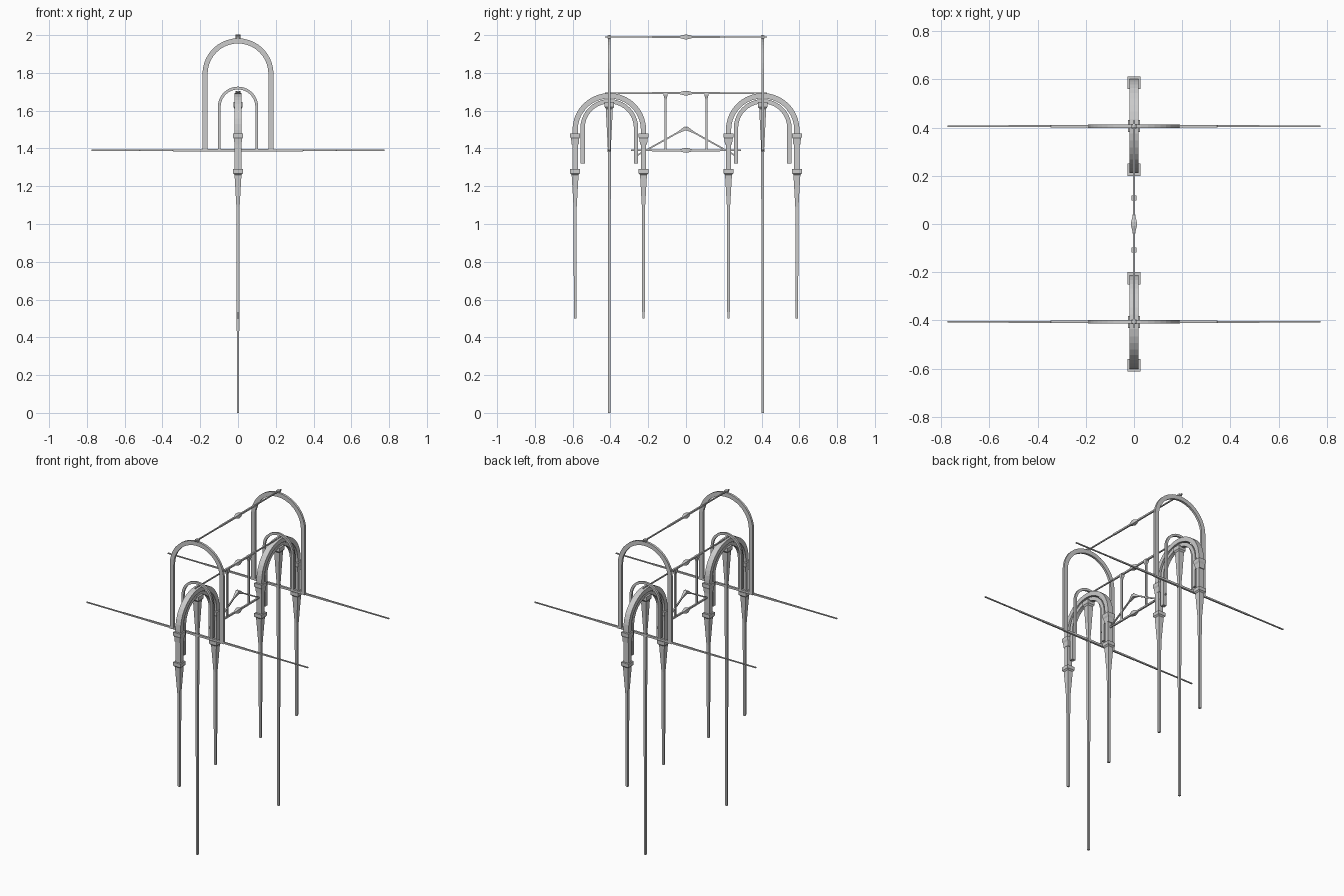
import bpy, bmesh, math
from mathutils import Vector

if "Cube" in bpy.data.objects:
    bpy.data.objects.remove(bpy.data.objects["Cube"])

Y0 = 0.406      # side bay centre
ARCH_R = 0.181  # side arch centreline radius


def finish(name, bm):
    bmesh.ops.recalc_face_normals(bm, faces=bm.faces)
    me = bpy.data.meshes.new(name)
    bm.to_mesh(me)
    bm.free()
    ob = bpy.data.objects.new(name, me)
    bpy.context.collection.objects.link(ob)
    return ob


def turned(name, profile, origin=(0, 0, 0), axis=(0, 0, 1), sides=4):
    """Square (or n-sided) bar; profile = (half width, distance along axis)."""
    bm = bmesh.new()
    d = Vector(axis).normalized()
    u = Vector((1, 0, 0)) if abs(d.x) < 0.9 else Vector((0, 1, 0))
    v = d.cross(u)
    rings = []
    for h, t in profile:
        r = h / math.cos(math.pi / sides)
        angles = [(i + 0.5) * 2 * math.pi / sides for i in range(sides)]
        rings.append([bm.verts.new(Vector(origin) + d * t + u * (r * math.cos(a)) + v * (r * math.sin(a)))
                      for a in angles])
    for a, b in zip(rings, rings[1:]):
        for i in range(sides):
            j = (i + 1) % sides
            bm.faces.new((a[i], a[j], b[j], b[i]))
    bm.faces.new(rings[0])
    bm.faces.new(rings[-1])
    return finish(name, bm)


def arch(name, plane, y, outer, thick, depth, spring, foot, seg=20):
    """Round arch with straight legs, in the xz or yz plane."""
    bm = bmesh.new()
    path = [(0, foot)] + [(math.pi * i / seg, spring) for i in range(seg + 1)] + [(math.pi, foot)]
    rings = []
    for a, z in path:
        ring = []
        for r, e in ((outer, -depth), (outer, depth), (outer - thick, depth), (outer - thick, -depth)):
            p, q = r * math.cos(a), z + r * math.sin(a)
            ring.append(bm.verts.new((p, y + e, q) if plane == 'xz' else (e, y + p, q)))
        rings.append(ring)
    for a, b in zip(rings, rings[1:]):
        for i in range(4):
            j = (i + 1) % 4
            bm.faces.new((a[i], a[j], b[j], b[i]))
    bm.faces.new(rings[0])
    bm.faces.new(rings[-1])
    return finish(name, bm)


def tie_rod(name, z, half):
    # thin rod along y with a diamond bead in the middle
    side = [(0.012, 0.008), (0.005, 0.035), (0.005, 0.18), (0.0035, 0.181), (0.0035, half)]
    prof = [(h, -t) for h, t in reversed(side)] + side
    return turned(name, prof, (0, 0, z), (0, 1, 0))


# column capital profile, measured down from its top
def column(foot, top, w=0.0065):
    return [(w, foot), (w + 0.002, top - 0.20), (0.018, top - 0.035), (0.018, top - 0.03),
            (0.026, top - 0.022), (0.026, top)]


for s, label in ((-1, "front"), (1, "back")):
    y = s * Y0
    # tall central pole
    turned(label + "_centre_pole", [(0.006, 0), (0.008, 1.40), (0.018, 1.60), (0.018, 1.61),
                                    (0.025, 1.62), (0.025, 1.645)], (0, y, 0))
    # side bay arches
    arch(label + "_side_arch", 'yz', y, 0.195, 0.028, 0.018, 1.498, 1.28)
    arch(label + "_inner_side_arch", 'yz', y, 0.153, 0.023, 0.012, 1.508, 1.32)
    # cross arches
    arch(label + "_large_cross_arch", 'xz', y, 0.188, 0.027, 0.007, 1.795, 1.39)
    arch(label + "_small_cross_arch", 'xz', y, 0.107, 0.015, 0.006, 1.62, 1.39)
    # long cross rod
    half = [(0.0065, 0.19), (0.005, 0.191), (0.005, 0.345), (0.0042, 0.346),
            (0.0042, 0.52), (0.0033, 0.521), (0.0033, 0.775)]
    turned(label + "_cross_rod", [(h, -t) for h, t in reversed(half)] + half, (0, y, 1.39), (1, 0, 0))
    turned(label + "_rod_boss", [(0.01, -0.01), (0.01, 0.01)], (0, y, 1.39))
    turned(label + "_arch_knob", [(0.007, -0.01), (0.01, -0.002), (0.01, 0.006), (0.004, 0.01)], (0, y, 1.99))
    # outer and inner columns with impost blocks
    for k, side in ((-1, "near"), (1, "far")):
        cy = y + k * ARCH_R
        turned(f"{label}_{side}_column", column(0.5, 1.29), (0, cy, 0))
        turned(f"{label}_{side}_impost", [(0.019, 1.42), (0.021, 1.45), (0.026, 1.46), (0.026, 1.48)], (0, cy, 0))
    # truss post and brace
    turned(label + "_truss_post", [(0.005, 1.39), (0.005, 1.66), (0.011, 1.682), (0.011, 1.695)],
           (0, s * 0.108, 0))
    brace = Vector((0, s * 0.26, -0.145))
    turned(label + "_truss_brace", [(0.011, 0), (0.004, 0.05), (0.004, brace.length)], (0, 0, 1.508), brace)

# lengthwise tie rods
tie_rod("top_tie_rod", 1.99, 0.43)
tie_rod("middle_tie_rod", 1.693, 0.43)
tie_rod("lower_tie_rod", 1.39, 0.29)
